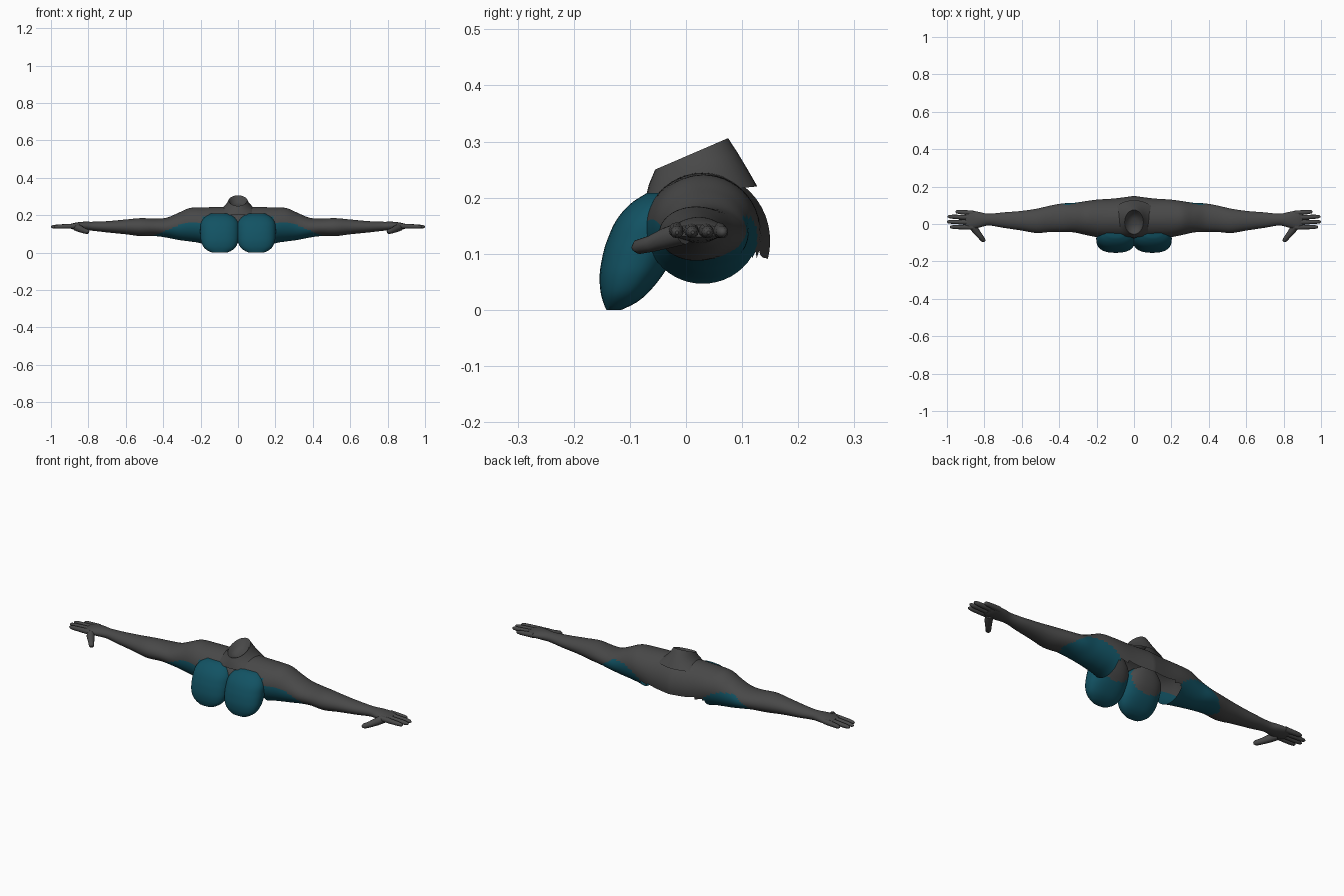
import bpy, bmesh, math
from mathutils import Vector

if "Cube" in bpy.data.objects:
    bpy.data.objects.remove(bpy.data.objects["Cube"])


def material(name, rgb):
    m = bpy.data.materials.new(name)
    m.diffuse_color = (*rgb, 1)
    m.use_nodes = True
    m.node_tree.nodes["Principled BSDF"].inputs["Base Color"].default_value = m.diffuse_color
    return m


GRAY = material("dark gray", (0.065, 0.065, 0.065))
TEAL = material("deep teal", (0.006, 0.085, 0.125))


def sample(table, x):
    """Smooth interpolation of rows keyed on their first value."""
    n = len(table)
    i = 0
    while i < n - 2 and x > table[i + 1][0]:
        i += 1
    a, b = table[i], table[i + 1]
    p, q = table[max(i - 1, 0)], table[min(i + 2, n - 1)]
    h = b[0] - a[0]
    t = min(max((x - a[0]) / h, 0), 1)
    out = []
    for k in range(1, len(a)):
        ma = (b[k] - p[k]) / (b[0] - p[0]) * h
        mb = (q[k] - a[k]) / (q[0] - a[0]) * h
        out.append((2*t**3 - 3*t**2 + 1) * a[k] + (t**3 - 2*t**2 + t) * ma
                   + (3*t**2 - 2*t**3) * b[k] + (t**3 - t**2) * mb)
    return out


def line(points, x):
    """Straight interpolation of (x, value) points."""
    for (x0, v0), (x1, v1) in zip(points, points[1:]):
        if x <= x1:
            return v0 + (v1 - v0) * max(0, (x - x0) / (x1 - x0))
    return points[-1][1]


def loft(name, rings, cap_start=False, cap_end=False, drop=None, teal=None, mirror=False):
    """Skin closed rings of points; drop and teal are rules on face centres."""
    bm = bmesh.new()
    rows = [[bm.verts.new(p) for p in r] for r in rings]
    n = len(rows[0])
    for a, b in zip(rows, rows[1:]):
        for j in range(n):
            k = (j + 1) % n
            bm.faces.new((a[j], a[k], b[k], b[j]))
    if cap_start:
        bm.faces.new(rows[0][::-1])
    if cap_end:
        bm.faces.new(rows[-1])
    bmesh.ops.recalc_face_normals(bm, faces=bm.faces)
    for f in bm.faces:
        if teal and teal(f.calc_center_median()):
            f.material_index = 1
    if drop:
        gone = [f for f in bm.faces if drop(f.calc_center_median())]
        bmesh.ops.delete(bm, geom=gone, context='FACES')
    mesh = bpy.data.meshes.new(name)
    bm.to_mesh(mesh)
    bm.free()
    mesh.materials.append(GRAY)
    mesh.materials.append(TEAL)
    ob = bpy.data.objects.new(name, mesh)
    bpy.context.collection.objects.link(ob)
    if mirror:
        mod = ob.modifiers.new("mirror", 'MIRROR')
        mod.merge_threshold = 0.0005
    bpy.ops.object.select_all(action='DESELECT')
    ob.select_set(True)
    bpy.context.view_layer.objects.active = ob
    bpy.ops.object.shade_smooth_by_angle(angle=math.radians(50))
    return ob


def angles(n):
    return [2 * math.pi * i / n for i in range(n)]


# Torso and sleeve: x, front y, back y, bottom z, top z
SLEEVE = [
    (0.00, -0.085, 0.150, 0.000, 0.245), (0.10, -0.080, 0.137, 0.010, 0.244),
    (0.20, -0.070, 0.130, 0.050, 0.241), (0.26, -0.058, 0.122, 0.060, 0.238),
    (0.32, -0.045, 0.113, 0.068, 0.212), (0.38, -0.042, 0.110, 0.080, 0.187),
    (0.44, -0.042, 0.100, 0.088, 0.182), (0.52, -0.048, 0.082, 0.088, 0.184),
    (0.60, -0.035, 0.070, 0.098, 0.177), (0.70, -0.020, 0.062, 0.108, 0.168),
    (0.78, -0.008, 0.055, 0.117, 0.165), (0.83, -0.020, 0.065, 0.120, 0.165),
    (0.88, -0.030, 0.072, 0.124, 0.158), (0.90, -0.026, 0.068, 0.130, 0.151),
]


def sleeve_ring(x):
    yf, yb, zb, zt = sample(SLEEVE, x)
    return [(x, (yf + yb) / 2 + (yb - yf) / 2 * math.cos(a),
             (zb + zt) / 2 + (zt - zb) / 2 * math.sin(a)) for a in angles(48)]


def sleeve_teal(c):
    # chest panel backing, then the panel under the arm
    if c.x < 0.19 and c.y < -0.02:
        return c.z < min(0.12 + 1.3 * c.x, 0.195)
    if not 0.16 < c.x < 0.47:
        return False
    if c.y < 0.03:
        return c.z < line([(0.19, 0.16), (0.25, 0.165), (0.31, 0.15), (0.4, 0.11), (0.47, 0.085)], c.x)
    return c.z < line([(0.16, 0.09), (0.22, 0.14), (0.28, 0.165), (0.36, 0.165), (0.47, 0.09)], c.x)


loft("torso_and_sleeves", [sleeve_ring(i * 0.01) for i in range(91)], cap_end=True,
     drop=lambda c: c.x < 0.19 and c.z < 0.098, teal=sleeve_teal, mirror=True)

# Chest lobes: z, front y, back y, half width
CHEST = [
    (0.000, -0.142, -0.115, 0.040), (0.012, -0.147, -0.090, 0.066),
    (0.030, -0.152, -0.068, 0.086), (0.060, -0.154, -0.043, 0.099),
    (0.090, -0.150, -0.025, 0.103), (0.120, -0.142, -0.010, 0.104),
    (0.160, -0.124, 0.000, 0.100), (0.190, -0.098, 0.000, 0.080),
    (0.208, -0.070, 0.000, 0.050),
]


def soft(v):
    return math.copysign(abs(v) ** 0.85, v)


def chest_ring(z):
    yf, yb, rx = sample(CHEST, z)
    return [(0.098 + rx * soft(math.cos(a)),
             (yf + yb) / 2 + (yb - yf) / 2 * soft(math.sin(a)), z) for a in angles(40)]


loft("chest", [chest_ring(0.208 * i / 30) for i in range(31)], cap_start=True, cap_end=True,
     teal=lambda c: c.y < -0.028, mirror=True)

# Collar with a slanted rim and a shallow bowl: front y, front z, back y, back z, half width
COLLAR = [
    (-0.072, 0.200, 0.127, 0.220, 0.130), (-0.066, 0.224, 0.110, 0.250, 0.086),
    (-0.060, 0.238, 0.092, 0.280, 0.062), (-0.055, 0.250, 0.075, 0.306, 0.050),
    (-0.048, 0.249, 0.068, 0.298, 0.044), (-0.036, 0.243, 0.055, 0.270, 0.036),
    (-0.010, 0.242, 0.030, 0.256, 0.015),
]
loft("collar", [[(rx * math.cos(a), (yf + yb) / 2 + (yb - yf) / 2 * math.sin(a),
                  (zf + zb) / 2 + (zb - zf) / 2 * math.sin(a)) for a in angles(32)]
                for yf, zf, yb, zb, rx in COLLAR], cap_end=True)


def digit(name, path, radii):
    """Tapered, rounded finger along a path."""
    pts = [Vector(p) for p in path]
    axis = (pts[-1] - pts[0]).normalized()
    side = axis.cross(Vector((0, 0, 1))).normalized()
    up = side.cross(axis)
    rings = [[p + r * (math.cos(a) * side + math.sin(a) * up) for a in angles(12)]
             for p, r in zip(pts, radii)]
    loft(name, rings, True, True, mirror=True)


# Fingers: base y, tip y, tip x
for name, y0, y1, tip in [("index_finger", -0.017, -0.016, 0.985), ("middle_finger", 0.009, 0.012, 1.0),
                          ("ring_finger", 0.034, 0.040, 0.997), ("little_finger", 0.058, 0.066, 0.955)]:
    steps = (0, 0.45, 0.8, 0.95, 1)
    path = [(0.86 + (tip - 0.86) * t, y0 + (y1 - y0) * t, 0.142 - 0.004 * t) for t in steps]
    digit(name, path, (0.014, 0.0125, 0.011, 0.008, 0.003))

# Thumb
digit("thumb", [(0.865, -0.005, 0.137), (0.847, -0.035, 0.128), (0.825, -0.062, 0.118),
                (0.806, -0.086, 0.112), (0.799, -0.094, 0.110)],
      (0.021, 0.019, 0.015, 0.013, 0.005))
